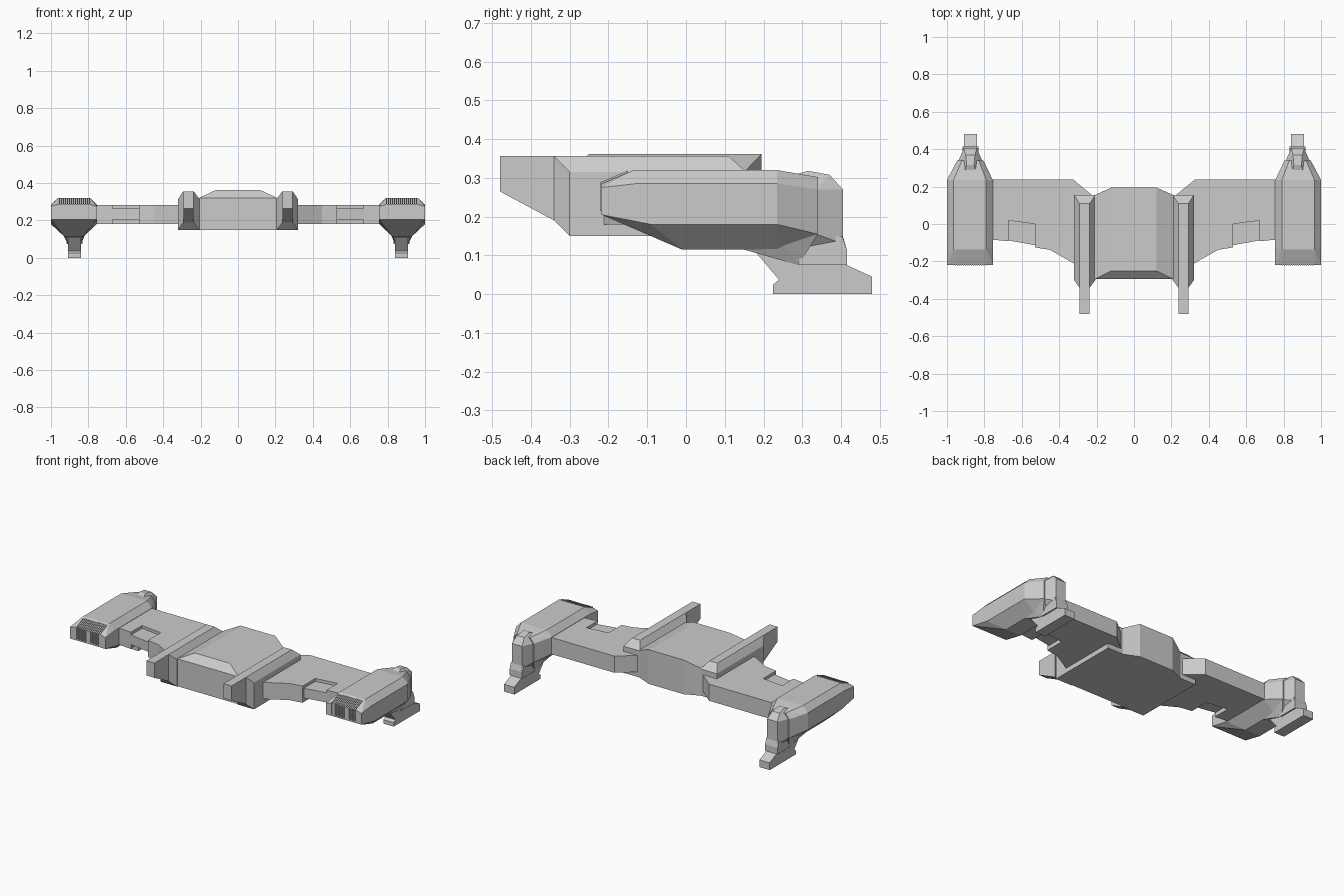
import bpy, bmesh, math
from mathutils import Vector


def finish(name, bm, mirror):
    bmesh.ops.dissolve_limit(bm, angle_limit=math.radians(1), verts=bm.verts, edges=bm.edges)
    bmesh.ops.recalc_face_normals(bm, faces=bm.faces)
    me = bpy.data.meshes.new(name)
    bm.to_mesh(me)
    bm.free()
    ob = bpy.data.objects.new(name, me)
    bpy.context.collection.objects.link(ob)
    if mirror:
        ob.modifiers.new("mirror", 'MIRROR').use_mirror_merge = False
    return ob


def hull(name, bars, mirror=True):
    """Faceted solid around crosswise bars given as (x0, x1, y, z)."""
    bm = bmesh.new()
    for x0, x1, y, z in bars:
        bm.verts.new((x0, y, z))
        bm.verts.new((x1, y, z))
    r = bmesh.ops.convex_hull(bm, input=bm.verts)
    loose = [v for v in bm.verts if not v.link_faces]
    bmesh.ops.delete(bm, geom=loose, context='VERTS')
    return finish(name, bm, mirror)


def add_prism(bm, pts, offset):
    f = bm.faces.new([bm.verts.new(p) for p in pts])
    r = bmesh.ops.extrude_face_region(bm, geom=[f])
    verts = [g for g in r["geom"] if isinstance(g, bmesh.types.BMVert)]
    bmesh.ops.translate(bm, verts=verts, vec=Vector(offset))


def plan(name, pts, z0, z1):
    """Slab from an outline in x, y."""
    bm = bmesh.new()
    add_prism(bm, [(x, y, z0) for x, y in pts], (0, 0, z1 - z0))
    return finish(name, bm, True)


def side(name, pts, slices):
    """Side profile in y, z extruded over one or more x ranges."""
    bm = bmesh.new()
    for x0, x1 in slices:
        add_prism(bm, [(x0, y, z) for y, z in pts], (x1 - x0, 0, 0))
    return finish(name, bm, True)


# Central body with chamfered top and rear corners
hull("central_body", [
    (-.21, .21, -.295, .15), (-.21, .21, -.295, .32), (-.12, .12, -.25, .362),
    (-.12, .12, .195, .362), (-.12, .12, .195, .15),
    (-.21, .21, .155, .32), (-.21, .21, .155, .15)], mirror=False)

# Side rails with bevelled tops, and the prongs in front of them
hull("side_rail", [
    (.207, .32, -.30, .15), (.207, .32, -.30, .315), (.207, .32, .155, .15), (.207, .32, .155, .315),
    (.237, .292, -.34, .19), (.237, .292, -.34, .356), (.237, .292, .11, .356)])
side("front_prong", [(-.33, .19), (-.34, .19), (-.48, .265), (-.48, .356), (-.33, .356)],
     [(.237, .292)])

# Wings with a notch, filled by a thinner recessed panel
plan("wing", [
    (.20, .135), (.325, .237), (.80, .237), (.80, -.08), (.67, -.092), (.67, .018),
    (.53, .0), (.53, -.125), (.45, -.138), (.32, -.212), (.20, -.22)], .18, .283)
plan("wing_notch_panel", [(.53, .01), (.67, .03), (.67, -.088), (.53, -.113)], .205, .265)

# Outer pods
hull("pod", [
    (.755, 1, -.218, .205), (.755, 1, -.218, .275), (.755, 1, -.13, .285), (.755, 1, -.09, .18),
    (.755, 1, .235, .18), (.755, 1, .235, .285),
    (.79, .965, -.218, .285), (.79, .965, -.135, .32), (.79, .965, .235, .32),
    (.825, .93, -.01, .115), (.825, .93, .235, .115),
    (.805, .945, .34, .155), (.805, .945, .34, .27), (.83, .92, .34, .302)])

# Pod keel above the foot
hull("pod_keel", [
    (.825, .93, .15, .115), (.80, .955, .235, .16), (.84, .91, .29, .075),
    (.805, .945, .34, .155), (.825, .93, .23, .20), (.825, .93, .33, .20)])

# Tail fairing behind the pod
hull("tail_fairing", [
    (.81, .94, .335, .155), (.81, .94, .335, .27), (.84, .91, .405, .13), (.84, .91, .405, .27),
    (.85, .90, .37, .308), (.855, .895, .315, .318), (.845, .905, .28, .308),
    (.84, .91, .30, .11)])

# Leg and foot
side("leg_and_foot", [
    (.17, .12), (.24, .037), (.225, .025), (.225, 0), (.48, 0), (.48, .045),
    (.415, .075), (.415, .115), (.403, .155), (.30, .17)], [(.84, .91)])
side("ankle_block", [(.29, .075), (.415, .075), (.415, .115), (.403, .15), (.30, .15)],
     [(.832, .918)])

# Grille fins on the pod nose
n, x0, x1 = 16, .792, .963
step = (x1 - x0) / n
side("nose_grille", [
    (-.15, .30), (-.15, .319), (-.222, .288), (-.222, .215), (-.20, .215), (-.20, .28)],
    [(x0 + i * step, x0 + (i + .55) * step) for i in range(n)])
